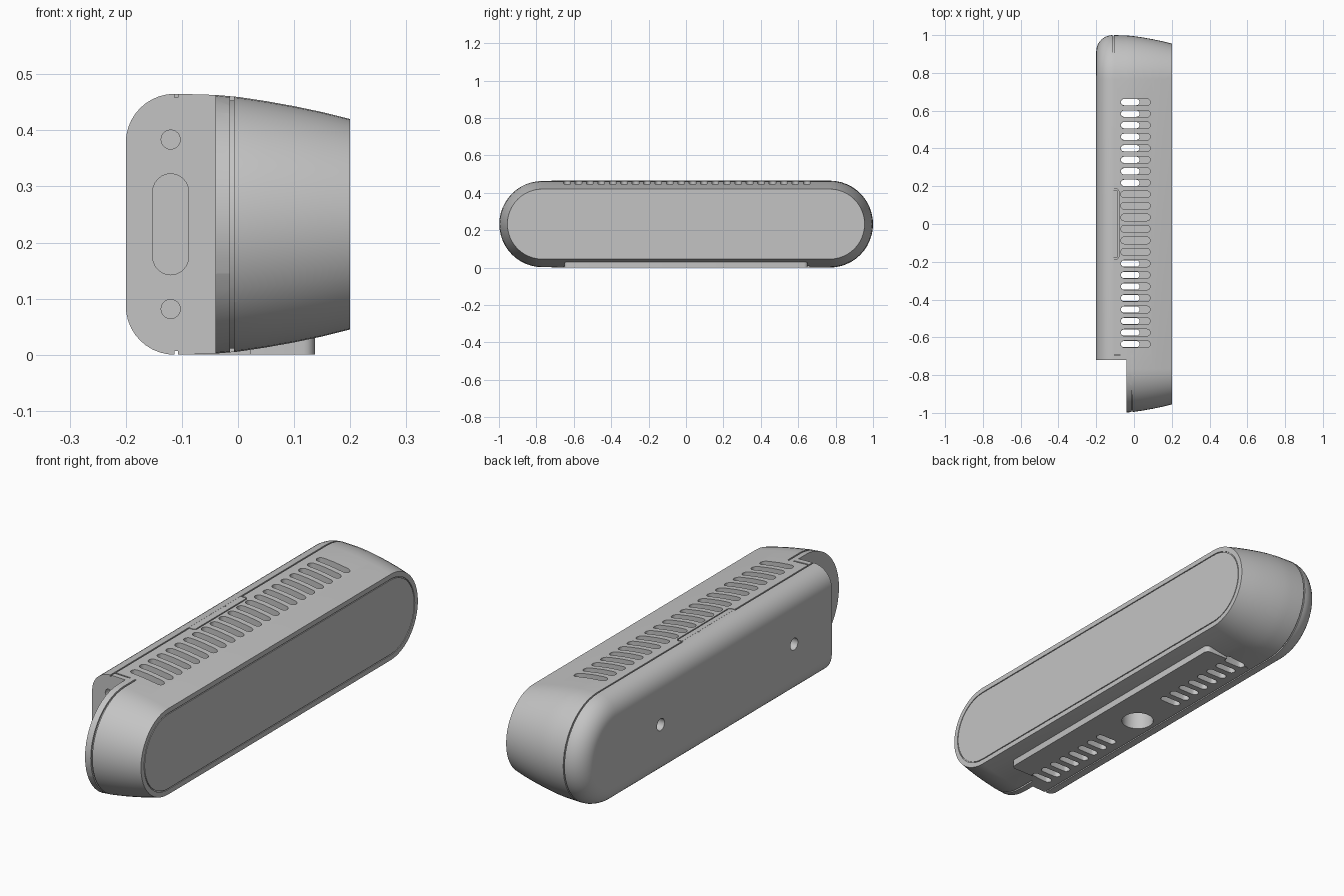
import bpy, bmesh
from math import sin, cos, pi
from mathutils import Matrix, Vector

cube = bpy.data.objects.get("Cube")
if cube:
    bpy.data.objects.remove(cube, do_unlink=True)

grey = bpy.data.materials.new("light_grey")
grey.use_nodes = True
color = (0.55, 0.55, 0.55, 1)
grey.diffuse_color = color
grey.node_tree.nodes["Principled BSDF"].inputs["Base Color"].default_value = color

MID = 0.2325       # height of the long axis
HALF = 0.7675      # half length of the straight sides
NOTCH_Y = -0.72
PITCH = 0.061


# --- helpers ---
def loft(bm, rings):
    """Skin a list of equal closed rings and cap both ends."""
    loops = [[bm.verts.new(p) for p in ring] for ring in rings]
    faces = [bm.faces.new(loops[0]), bm.faces.new(loops[-1])]
    n = len(loops[0])
    for a, b in zip(loops, loops[1:]):
        for i in range(n):
            j = (i + 1) % n
            faces.append(bm.faces.new((a[i], a[j], b[j], b[i])))
    bmesh.ops.recalc_face_normals(bm, faces=faces)


def stadium(half, r, n=24):
    """Rounded outline; a half length of zero gives a circle."""
    steps = n + 1 if half else n
    pts = []
    for side in (1, -1):
        for i in range(steps):
            t = -pi / 2 + pi * i / n
            pts.append((side * (half + r * cos(t)), side * r * sin(t)))
    return pts


def prism(bm, outline, lo, hi, axis, at=(0, 0, 0)):
    """Extrude an outline along an axis between two positions."""
    place = {"x": lambda u, v, w: (w, u, v),
             "y": lambda u, v, w: (v, w, u),
             "z": lambda u, v, w: (u, v, w)}[axis]
    loft(bm, [[Vector(place(u, v, w)) + Vector(at) for u, v in outline]
              for w in (lo, hi)])


def box(bm, lo, hi):
    corners = [(lo[0], lo[1]), (hi[0], lo[1]), (hi[0], hi[1]), (lo[0], hi[1])]
    prism(bm, corners, lo[2], hi[2], "z")


def make(name, bm):
    mesh = bpy.data.meshes.new(name)
    bm.to_mesh(mesh)
    bm.free()
    mesh.materials.append(grey)
    ob = bpy.data.objects.new(name, mesh)
    bpy.context.collection.objects.link(ob)
    return ob


def activate(ob):
    bpy.ops.object.select_all(action="DESELECT")
    ob.select_set(True)
    bpy.context.view_layer.objects.active = ob


def cut(ob, cutter):
    cutter.hide_render = True
    mod = ob.modifiers.new("cut", "BOOLEAN")
    mod.operation = "DIFFERENCE"
    mod.solver = "EXACT"
    mod.object = cutter
    activate(ob)
    bpy.ops.object.modifier_apply(modifier=mod.name)


# --- body: rounded back, seam groove, tapering sides, inset front panel ---
profile = [(-0.113 - 0.087 * cos(t), 0.1455 + 0.087 * sin(t))
           for t in (pi / 2 * i / 10 for i in range(11))]
profile += [(-0.113, 0.226), (-0.107, 0.226), (-0.107, 0.2325),
            (-0.04, 0.2305), (0, 0.227), (0.05, 0.2195), (0.1, 0.2105),
            (0.15, 0.2), (0.2, 0.1875),
            (0.2, 0.166), (0.196, 0.166), (0.196, 0.162), (0.2, 0.162)]
bm = bmesh.new()
loft(bm, [[(x, y, MID + z) for y, z in stadium(HALF, r)] for x, r in profile])
body = make("body", bm)

# --- notch at the front end and the seam round the exposed rim ---
bm = bmesh.new()
box(bm, (-0.5, -1.5, -0.5), (-0.04, NOTCH_Y, 1))


def rim_ring(y, dy, dz):
    return [(x, y + r * dy, MID + r * dz)
            for x, r in ((-0.014, 0.221), (-0.007, 0.221), (-0.007, 0.3), (-0.014, 0.3))]


rings = [rim_ring(-0.69, 0, 1)]
rings += [rim_ring(-HALF, -sin(pi * i / 24), cos(pi * i / 24)) for i in range(25)]
rings += [rim_ring(-0.69, 0, -1)]
loft(bm, rings)
notch_cutter = make("notch_cutter", bm)

# --- top vents, back holes, end sockets and tab outline ---
bm = bmesh.new()
rows = [0.645 - PITCH * i for i in range(22)]
for y in rows:
    prism(bm, stadium(0.06, 0.018, 8), 0.4, 0.6, "z", (0.008, y, 0))
for y in (0.46, -0.46):
    prism(bm, stadium(0, 0.026, 12), -0.3, -0.15, "x", (0, y, MID))
for z in (-0.151, 0.151):
    prism(bm, stadium(0, 0.017, 12), -0.8, -0.69, "y", (-0.12, 0, MID + z))
prism(bm, stadium(0.058, 0.032, 12), -0.8, -0.715, "y", (-0.12, 0, MID))
tab = [(-0.108, 0.184), (-0.088, 0.184), (-0.079, 0.172), (-0.079, -0.172),
       (-0.088, -0.184), (-0.108, -0.184), (-0.108, -0.179), (-0.09, -0.179),
       (-0.084, -0.17), (-0.084, 0.17), (-0.09, 0.179), (-0.108, 0.179)]
prism(bm, tab, 0.456, 0.6, "z")
box(bm, (-0.11, -0.696, 0.456), (-0.035, -0.69, 0.6))
detail_cutter = make("detail_cutter", bm)

# --- bottom vents running right through, and a round blind socket ---
bm = bmesh.new()
for y in rows:
    if abs(y) > 0.19:
        prism(bm, stadium(0.033, 0.0165, 8), -0.2, 0.43, "z", (-0.02, y, 0))
prism(bm, stadium(0, 0.067), -0.2, 0.08, "z", (-0.02, 0, 0))
bottom_cutter = make("bottom_cutter", bm)

# --- flat foot under the body ---
bm = bmesh.new()
box(bm, (-0.1, -0.65, 0), (0.137, 0.65, 0.045))
upright = [e for e in bm.edges if abs(e.verts[0].co.z - e.verts[1].co.z) > 0.01]
bmesh.ops.bevel(bm, geom=upright, offset=0.02, segments=4, profile=0.5, affect="EDGES")
foot = make("foot", bm)

# --- bridge that closes the seam behind the tab, with a pin hole ---
bm = bmesh.new()
box(bm, (-0.114, -0.179, 0.45), (-0.106, 0.179, 0.4645))
tab_bridge = make("tab_bridge", bm)
bm = bmesh.new()
prism(bm, stadium(0, 0.003, 8), 0.458, 0.5, "z", (-0.11, 0.07, 0))
pin_cutter = make("pin_cutter", bm)

cut(body, notch_cutter)
cut(body, detail_cutter)
cut(body, bottom_cutter)
cut(foot, bottom_cutter)
cut(tab_bridge, pin_cutter)

for cutter in (notch_cutter, detail_cutter, bottom_cutter, pin_cutter):
    bpy.data.objects.remove(cutter, do_unlink=True)
for ob in (body, foot):
    activate(ob)
    bpy.ops.object.shade_smooth_by_angle(angle=pi / 6)
